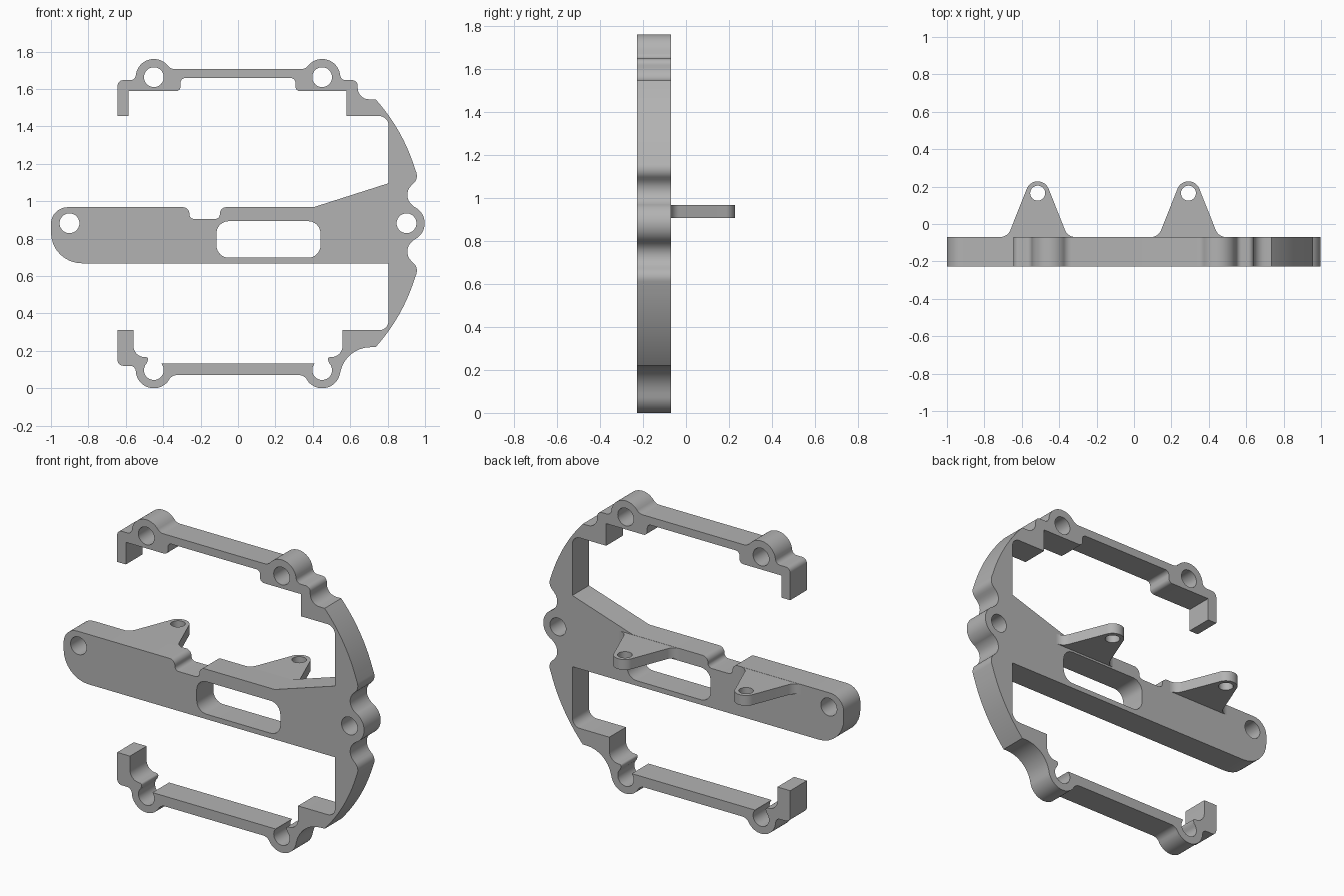
import bpy
import bmesh
from math import sin, cos, tan, radians, pi
from mathutils import Vector, Matrix

cube = bpy.data.objects.get("Cube")
if cube:
    bpy.data.objects.remove(cube)

grey = bpy.data.materials.new("light grey")
grey.use_nodes = True
colour = (0.45, 0.45, 0.45, 1)
grey.diffuse_color = colour
grey.node_tree.nodes["Principled BSDF"].inputs["Base Color"].default_value = colour


def arc(cx, cy, r, start, end, steps=20):
    """Points along an arc, angles in degrees."""
    angles = [radians(start + (end - start) * i / steps) for i in range(steps + 1)]
    return [(cx + r * cos(a), cy + r * sin(a)) for a in angles]


def circle(cx, cy, r):
    return arc(cx, cy, r, 0, 360, 40)[:-1]


def rounded(corners, steps=8):
    """Outline whose corners (x, y, radius) become fillets."""
    out = []
    for i, corner in enumerate(corners):
        p = Vector(corner[:2])
        if len(corner) == 2:
            out.append(p)
            continue
        to_a = (Vector(corners[i - 1][:2]) - p).normalized()
        to_b = (Vector(corners[(i + 1) % len(corners)][:2]) - p).normalized()
        half = to_a.angle(to_b) / 2
        r = corner[2]
        centre = p + (to_a + to_b).normalized() * (r / sin(half))
        first = p + to_a * (r / tan(half)) - centre
        last = p + to_b * (r / tan(half)) - centre
        for k in range(steps + 1):
            t = k / steps
            sweep = pi - 2 * half
            out.append(centre + (first * sin((1 - t) * sweep) + last * sin(t * sweep)) / sin(sweep))
    return out


def plate(name, loops, thickness, matrix):
    """Fill an outline with holes and give it thickness."""
    curve = bpy.data.curves.new(name, "CURVE")
    curve.dimensions = "2D"
    curve.fill_mode = "BOTH"
    curve.extrude = thickness / 2
    for loop in loops:
        spline = curve.splines.new("POLY")
        spline.points.add(len(loop) - 1)
        for point, p in zip(spline.points, loop):
            point.co = (p[0], p[1], 0, 1)
        spline.use_cyclic_u = True
    temp = bpy.data.objects.new(name + " outline", curve)
    bpy.context.collection.objects.link(temp)
    bpy.context.view_layer.update()
    mesh = bpy.data.meshes.new_from_object(temp.evaluated_get(bpy.context.evaluated_depsgraph_get()))
    bpy.data.objects.remove(temp)

    bm = bmesh.new()
    bm.from_mesh(mesh)
    bmesh.ops.remove_doubles(bm, verts=bm.verts, dist=0.0001)
    bmesh.ops.recalc_face_normals(bm, faces=bm.faces)
    bm.transform(matrix)
    bm.to_mesh(mesh)
    bm.free()
    mesh.name = name
    mesh.materials.clear()
    mesh.materials.append(grey)
    obj = bpy.data.objects.new(name, mesh)
    bpy.context.collection.objects.link(obj)
    bpy.ops.object.select_all(action="DESELECT")
    obj.select_set(True)
    bpy.context.view_layer.objects.active = obj
    bpy.ops.object.shade_smooth_by_angle(angle=radians(35))
    return obj


# Shared dimensions of the frame
MID = 0.882
BOSS, HOLE = 0.097, 0.053
BOSS_X, HIGH, LOW = 0.45, 1.663, 0.097

# Inside of the upper ring, left foot to spine
upper_inner = [(-0.644, 1.455), (-0.586, 1.455), (-0.586, 1.588),
               (-0.307, 1.588, 0.025), (-0.307, 1.658, 0.025),
               (0.307, 1.658, 0.025), (0.307, 1.588, 0.025),
               (0.58, 1.588), (0.58, 1.455), (0.805, 1.455, 0.05)]

# Cross bar with its notch and rounded free end
bar = [(0.805, 1.096), (0.404, 0.968),
       (-0.097, 0.968, 0.035), (-0.097, 0.905, 0.025),
       (-0.26, 0.905, 0.025), (-0.26, 0.968, 0.035),
       (-1, 0.968, 0.09), (-1, 0.668, 0.165), (0.805, 0.668)]

# Inside of the lower ring, with open screw sockets
socket_side = [(0.559, 0.31), (0.559, 0.166, 0.06), (0.475, 0.166, 0.012)]
lower_inner = [(0.805, 0.31, 0.05)] + socket_side
lower_inner += arc(BOSS_X, LOW, HOLE, 45, -220)
lower_inner += arc(-BOSS_X, LOW, HOLE, 40, -225)
lower_inner += [(-c[0],) + c[1:] for c in reversed(socket_side)]

# Outside of the lower ring
lower_outer = [(-0.644, 0.31), (-0.644, 0.12, 0.03), (-0.551, 0.12, 0.03)]
lower_outer += arc(-BOSS_X, LOW, BOSS, 195, 320)
lower_outer += [(-0.353, 0.07, 0.05), (0.353, 0.07, 0.05)]
lower_outer += arc(BOSS_X, LOW, BOSS, 220, 345)
lower_outer += [(0.578, 0.217, 0.165)]

# Curved spine, mirrored above and below the middle boss
spine_top = arc(0.901, MID, BOSS, 0, 65)
spine_top += [(0.87, 1.03, 0.07), (0.965, 1.12, 0.055)]
spine_top += arc(0, MID, 0.99, 18, 42)
spine_low = [(c[0], 2 * MID - c[1]) + tuple(c[2:]) for c in reversed(spine_top)]

# Outside of the upper ring
upper_outer = [(0.64, 1.545, 0.06), (0.64, 1.647, 0.03), (0.551, 1.647, 0.03)]
upper_outer += arc(BOSS_X, HIGH, BOSS, 15, 140)
upper_outer += [(0.361, 1.706, 0.05), (-0.361, 1.706, 0.05)]
upper_outer += arc(-BOSS_X, HIGH, BOSS, 40, 165)
upper_outer += [(-0.551, 1.647, 0.03), (-0.644, 1.647, 0.03)]

outline = rounded(upper_inner + bar + lower_inner + lower_outer
                  + spine_low[:-1] + spine_top + upper_outer)
slot = rounded([(-0.115, 0.698, 0.065), (0.441, 0.698, 0.065),
                (0.441, 0.893, 0.065), (-0.115, 0.893, 0.065)])
holes = [circle(x, z, HOLE) for x, z in
         ((-BOSS_X, HIGH), (BOSS_X, HIGH), (-0.901, MID), (0.901, MID))]

plate("frame", [outline, slot] + holes, 0.158,
      Matrix.Translation((0, -0.149, 0)) @ Matrix.Rotation(pi / 2, 4, "X"))

# Two mounting tabs behind the cross bar
tab = [(-0.2, -0.08), (0.2, -0.08), (0.2, -0.07), (0.161, -0.07, 0.06)]
tab += arc(0, 0.165, 0.063, 20, 160)
tab += [(-0.161, -0.07, 0.06), (-0.2, -0.07)]
for name, x in (("right_tab", -0.515), ("left_tab", 0.291)):
    plate(name, [rounded(tab), circle(0, 0.165, 0.04)], 0.062,
          Matrix.Translation((x, 0, 0.936)))
